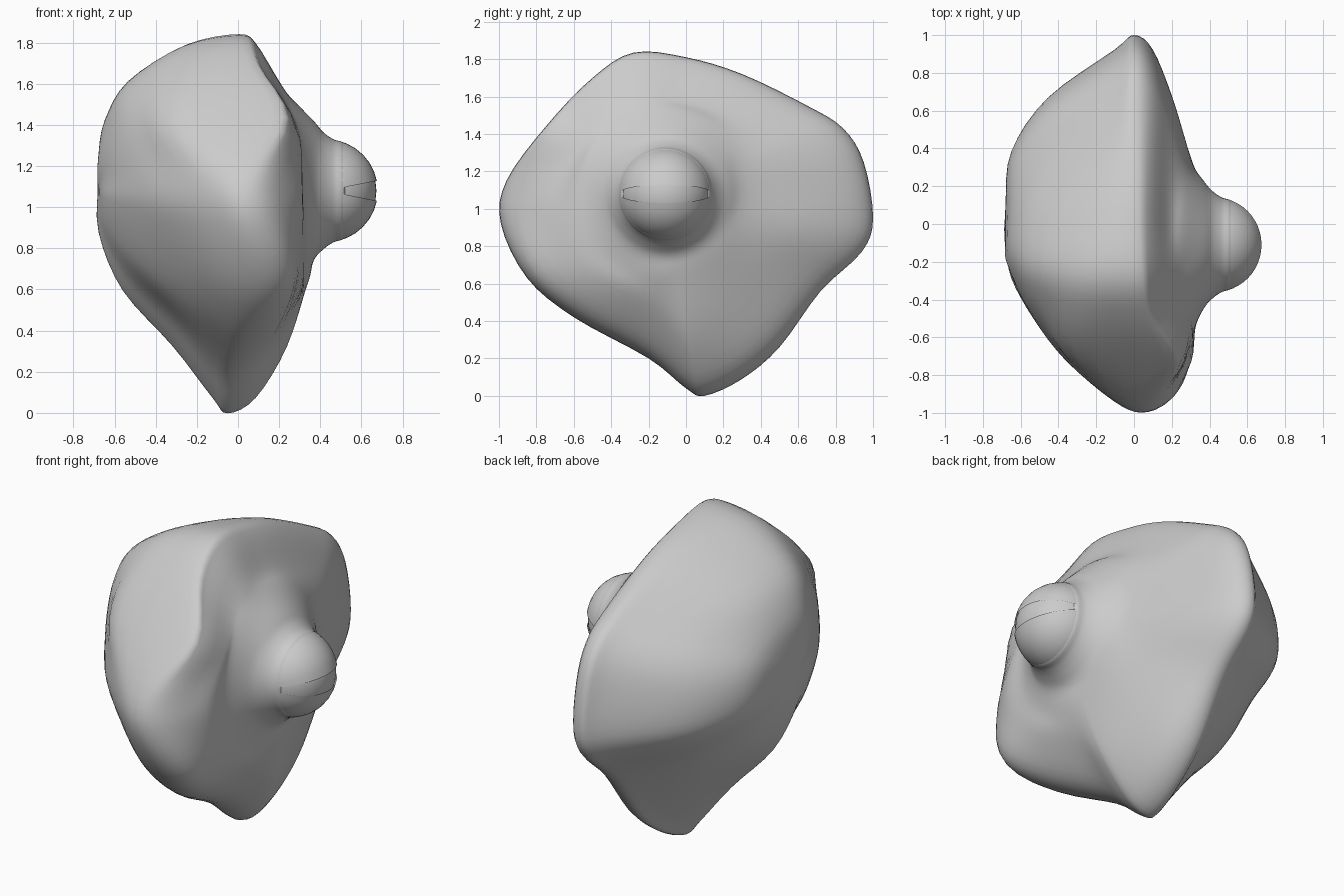
import bpy, bmesh, math
from mathutils import Vector, Matrix

cube = bpy.data.objects.get("Cube")
if cube:
    bpy.data.objects.remove(cube, do_unlink=True)

# One plain stone colour
stone = bpy.data.materials.new("stone_grey")
stone.use_nodes = True
grey = (0.6, 0.6, 0.6, 1)
stone.diffuse_color = grey
stone.node_tree.nodes["Principled BSDF"].inputs["Base Color"].default_value = grey

CENTRE_Y, CENTRE_Z = -0.11, 1.08
KNOB_CENTRE = Vector((0.43, CENTRE_Y, CENTRE_Z))
STEPS = 4


def spline(points, closed):
    """Smooth curve that passes through every given point."""
    count = len(points)

    def pick(i):
        return points[i % count] if closed else points[max(0, min(count - 1, i))]

    result = []
    for i in range(count if closed else count - 1):
        a, b, c, d = (pick(i + k) for k in (-1, 0, 1, 2))
        for s in range(STEPS):
            t = s / STEPS
            result.append(b + (c - a) * (t / 2)
                          + (a * 2 - b * 5 + c * 4 - d) * (t * t / 2)
                          + (b * 3 - a - c * 3 + d) * (t * t * t / 2))
    if not closed:
        result.append(points[-1])
    return result


def finish(name, bm):
    """Turn a bmesh into a smooth stone object."""
    bmesh.ops.recalc_face_normals(bm, faces=bm.faces)
    for face in bm.faces:
        face.smooth = True
    mesh = bpy.data.meshes.new(name)
    bm.to_mesh(mesh)
    bm.free()
    mesh.materials.append(stone)
    obj = bpy.data.objects.new(name, mesh)
    bpy.context.collection.objects.link(obj)
    return obj


# Body outline as (y, z), from the back over the top and round
OUTLINE = [(1, .95), (.95, 1.25), (.84, 1.43), (.65, 1.55), (.3, 1.72),
           (0, 1.81), (-.28, 1.835), (-.5, 1.7), (-.75, 1.44), (-.96, 1.15),
           (-.99, .92), (-.85, .63), (-.6, .42), (-.2, .2), (0, .04),
           (.1, 0), (.3, .09), (.5, .26), (.72, .56), (.94, .77)]

# Depth in x along twelve directions, from the back over the top and round:
# first at the foot of the knob, then at these shares of the outline radius
FOOT_RADIUS = .45
SHARES = (.7, .93, 1, .93, .7, .45, .2)
DEPTHS = [(.3, .2, .1, 0, -.1, -.46, -.65, -.68),        # back
          (.29, .2, .1, 0, -.12, -.43, -.63, -.68),
          (.27, .19, .09, 0, -.18, -.49, -.64, -.68),
          (.26, .19, .09, 0, -.24, -.53, -.65, -.68),    # top
          (.28, .23, .12, .04, -.3, -.53, -.63, -.68),
          (.31, .3, .26, .17, -.3, -.47, -.59, -.66),
          (.32, .3, .17, .03, -.12, -.36, -.53, -.65),   # front
          (.33, .31, .26, .12, -.08, -.31, -.51, -.65),
          (.33, .3, .18, .03, -.12, -.35, -.54, -.66),
          (.34, .25, .09, -.05, -.13, -.31, -.55, -.67), # bottom
          (.33, .22, .1, -.03, -.11, -.35, -.58, -.68),
          (.32, .22, .1, 0, -.13, -.43, -.61, -.68)]
DEPTH_RING = spline([Vector(d) for d in DEPTHS], True)

# Flared neck that runs smoothly into the knob, as (radius, x)
NECK = [(0, .5), (.12, .52), (.225, .52), (.25, .465), (.285, .415), (.34, .368)]


def depths_at(angle):
    place = (angle / math.tau) % 1 * len(DEPTH_RING)
    i = int(place)
    return DEPTH_RING[i % len(DEPTH_RING)].lerp(
        DEPTH_RING[(i + 1) % len(DEPTH_RING)], place - i)


# Body: one smooth profile per direction, bridged into a skin
bm = bmesh.new()
columns = []
for point in spline([Vector(p) for p in OUTLINE], True):
    arm = point - Vector((CENTRE_Y, CENTRE_Z))
    radius = arm.length
    arm.normalize()
    radii = [FOOT_RADIUS] + [radius * f for f in SHARES]
    depths = depths_at(math.atan2(arm.y, arm.x))
    profile = [Vector(p) for p in NECK]
    profile += [Vector(p) for p in zip(radii, depths)]
    profile.append(Vector((0, -.68)))
    columns.append([bm.verts.new((p.y, CENTRE_Y + arm.x * p.x, CENTRE_Z + arm.y * p.x))
                    for p in spline(profile, False)])
for i, left in enumerate(columns):
    right = columns[(i + 1) % len(columns)]
    for k in range(len(left) - 1):
        bm.faces.new((left[k], right[k], right[k + 1], left[k + 1]))
bmesh.ops.remove_doubles(bm, verts=bm.verts, dist=0.0001)
finish("rock_body", bm)


def ball(name, radius, slit):
    """Sphere with its poles front and back, optionally slit on the outer side."""
    bm = bmesh.new()
    bmesh.ops.create_uvsphere(bm, u_segments=32, v_segments=24, radius=radius)
    bmesh.ops.rotate(bm, verts=bm.verts, matrix=Matrix.Rotation(math.pi / 2, 3, 'X'))
    if slit:
        opening = []
        for face in bm.faces:
            c = face.calc_center_median()
            if c.x > 0 and abs(math.atan2(c.z, c.x)) < math.tau / 32:
                opening.append(face)
        bmesh.ops.delete(bm, geom=opening, context='FACES')
    bmesh.ops.translate(bm, verts=bm.verts, vec=KNOB_CENTRE)
    return finish(name, bm)


# Knob: slit outer shell with a ball just inside
ball("knob_shell", 0.25, True)
ball("knob_core", 0.243, False)
